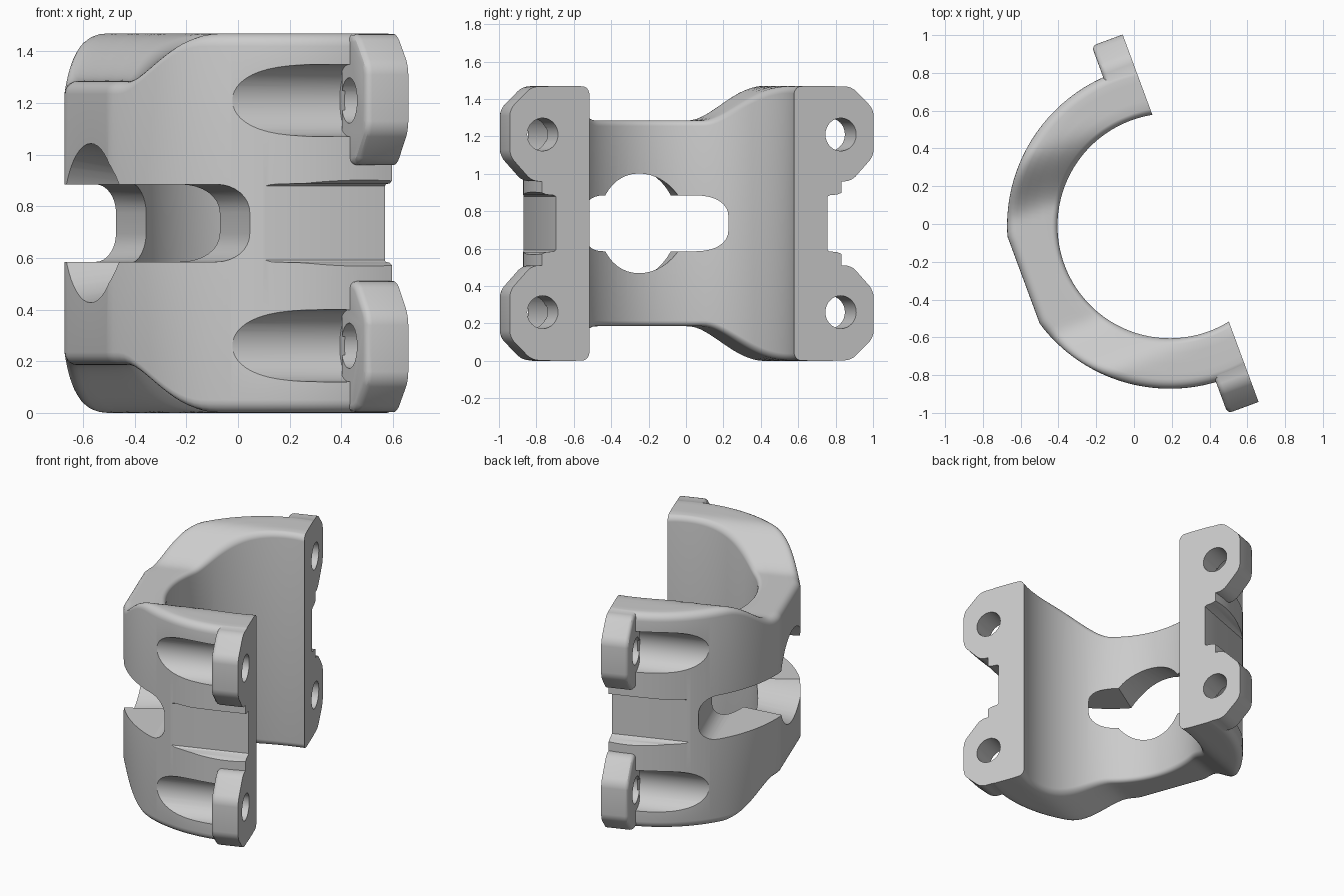
import bpy, bmesh
from math import sin, cos, asin, pi, radians
from mathutils import Matrix

if "Cube" in bpy.data.objects:
    bpy.data.objects.remove(bpy.data.objects["Cube"])

# Local frame: u points at the mating face, v runs along it, z is up
R_IN, R_OUT, FACE, FLAT, MID = 0.595, 0.862, 0.117, 0.826, 0.735
T = R_OUT - R_IN


def make(name, bm):
    bmesh.ops.recalc_face_normals(bm, faces=bm.faces[:])
    me = bpy.data.meshes.new(name)
    bm.to_mesh(me)
    bm.free()
    ob = bpy.data.objects.new(name, me)
    bpy.context.collection.objects.link(ob)
    return ob


def prism_bm(pts, axis, a, b):
    """Extrude a 2D outline along u (outline is v,z) or along v (outline is u,z)."""
    bm = bmesh.new()
    place = (lambda t, p, q: (t, p, q)) if axis == 'u' else (lambda t, p, q: (p, t, q))
    lo = [bm.verts.new(place(a, *p)) for p in pts]
    hi = [bm.verts.new(place(b, *p)) for p in pts]
    n = len(pts)
    bm.faces.new(lo)
    bm.faces.new(hi[::-1])
    for i in range(n):
        bm.faces.new((lo[i], hi[i], hi[(i + 1) % n], lo[(i + 1) % n]))
    bmesh.ops.recalc_face_normals(bm, faces=bm.faces[:])
    return bm


def cone_u(name, v, z, r1, r2, a, b, seg=48):
    bm = bmesh.new()
    ring = [[bm.verts.new((t, v + r * cos(2 * pi * i / seg), z + r * sin(2 * pi * i / seg)))
             for i in range(seg)] for t, r in ((a, r1), (b, r2))]
    bm.faces.new(ring[0])
    bm.faces.new(ring[1][::-1])
    for i in range(seg):
        j = (i + 1) % seg
        bm.faces.new((ring[0][i], ring[1][i], ring[1][j], ring[0][j]))
    return make(name, bm)


def boolean(target, other, op):
    mod = target.modifiers.new(op, 'BOOLEAN')
    mod.operation, mod.solver, mod.object = op, 'EXACT', other
    bpy.context.view_layer.objects.active = target
    bpy.ops.object.modifier_apply(modifier=mod.name)
    bpy.data.objects.remove(other)


def half_height(v):
    s = min(1, max(0, (abs(v) - 0.30) / 0.34))
    return 0.55 + 0.185 * s * s * (3 - 2 * s)


# Half-ring body: rounded section swept round the arc, narrowed at the waist
ri, ro, K = 0.03, 0.05, 5
top = [(ri * (1 - cos(a)), ri * (1 - sin(a))) for a in [pi / 2 * i / K for i in range(K + 1)]]
top += [(T * f, 0) for f in (0.3, 0.5, 0.68)]
top += [(T - ro + ro * sin(a), ro * (1 - cos(a))) for a in [pi / 2 * i / K for i in range(K + 1)]]
section = [(d, e, 1) for d, e in top] + [(d, e, -1) for d, e in reversed(top)]
bm = bmesh.new()
loops = []
N = 96
for k in range(N + 1):
    loop = []
    for d, e, side in section:
        r = R_IN + d
        phi = (2 * k / N - 1) * (pi / 2 + asin(FACE / r))
        u, v = -r * cos(phi), r * sin(phi)
        if d > T / 2:
            u = max(u, -FLAT + T - d)
        loop.append(bm.verts.new((u, v, MID + side * (half_height(v) - e))))
    loops.append(loop)
n = len(section)
for A, B in zip(loops, loops[1:]):
    for i in range(n):
        j = (i + 1) % n
        bm.faces.new((A[i], B[i], B[j], A[j]))
bm.faces.new(loops[0])
bm.faces.new(loops[-1][::-1])
body = make("clamp_half", bm)

# Slot through the tip, round-cornered, cut along v
c, end, h = 0.11, -0.43, 0.15
arc = [(end - c + c * sin(a), MID + h - c + c * cos(a)) for a in [pi / 2 * i / 8 for i in range(9)]]
slot = [(-1.2, MID + h)] + arc + [(u, 2 * MID - z) for u, z in reversed(arc)] + [(-1.2, MID - h)]
boolean(body, make("slot_cut", prism_bm(slot, 'v', -1.2, 1.2)), 'DIFFERENCE')

# Flared round opening in the flat of the tip
boolean(body, cone_u("tip_opening_cut", -0.04, MID, 0.325, 0.25, -0.92, -0.50), 'DIFFERENCE')

# Bolt-head grooves and the flat relief between the ears
for s in (-1, 1):
    for z in (0.26, 1.21):
        boolean(body, cone_u("groove_cut", s * 0.85, z, 0.14, 0.14, -1.1, -0.045), 'DIFFERENCE')
    half = [(0.775, 0.143), (0.785, 0.15), (0.83, 0.154), (0.87, 0.17), (1.3, 0.19)]
    relief = [(s * v, MID + z) for v, z in half] + [(s * v, MID - z) for v, z in reversed(half)]
    boolean(body, make("relief_cut", prism_bm(relief, 'u', -0.7, 0.3)), 'DIFFERENCE')

# Bolt ears: chamfered blocks with softened back edges
ear = [(0.77, 0.003), (0.91, 0.003), (1.037, 0.125), (1.037, 0.375), (0.91, 0.51), (0.77, 0.51)]
BACK = -0.058
for s in (-1, 1):
    for flip in (False, True):
        pts = [(s * v, 2 * MID - z if flip else z) for v, z in ear]
        bm = prism_bm(pts, 'u', BACK, FACE)
        corners = [e for e in bm.edges if abs(e.verts[0].co.x - e.verts[1].co.x) > 0.1
                   and abs(e.verts[0].co.y) > 0.9]
        bmesh.ops.bevel(bm, geom=corners, offset=0.035, segments=4, profile=0.5, affect='EDGES')
        back = [e for e in bm.edges if all(abs(w.co.x - BACK) < 1e-4 for w in e.verts)
                and max(abs(w.co.y) for w in e.verts) > 0.8]
        bmesh.ops.bevel(bm, geom=back, offset=0.026, segments=3, profile=0.5, affect='EDGES')
        boolean(body, make("bolt_ear", bm), 'UNION')

# Bolt holes
for s in (-1, 1):
    for z in (0.26, 1.21):
        boolean(body, cone_u("bolt_hole_cut", s * 0.85, z, 0.088, 0.088, -0.3, 0.3, 32), 'DIFFERENCE')

# Turn the finished part into its resting pose
body.data.transform(Matrix.Translation((0.19, -0.01, 0)) @ Matrix.Rotation(radians(20.3), 4, 'Z'))
body.data.update()
bpy.ops.object.select_all(action='DESELECT')
body.select_set(True)
bpy.context.view_layer.objects.active = body
bpy.ops.object.shade_smooth_by_angle(angle=radians(30))
